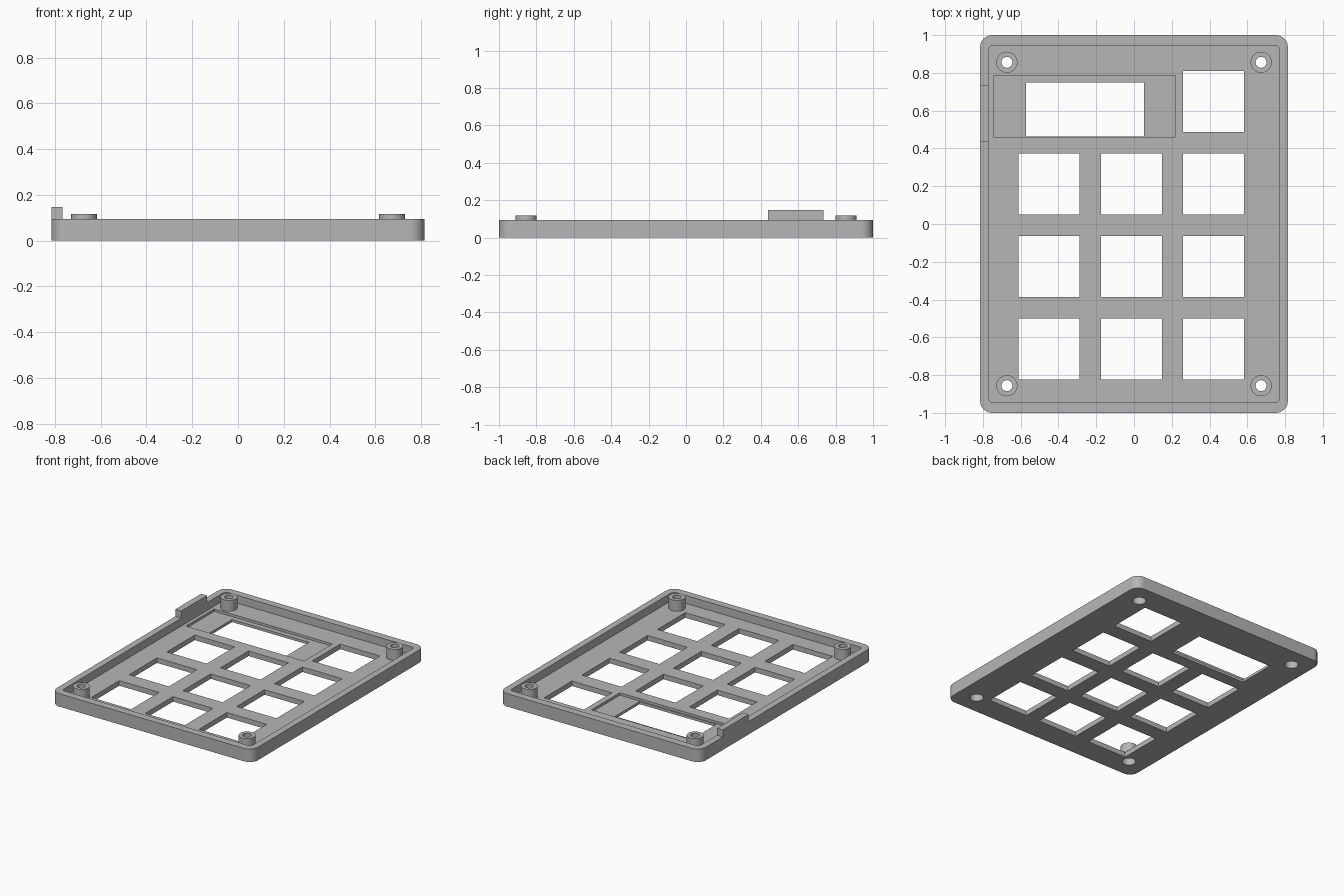
import bpy, bmesh, math

if "Cube" in bpy.data.objects:
    bpy.data.objects.remove(bpy.data.objects["Cube"])

grey = bpy.data.materials.new("mid grey")
grey.diffuse_color = (0.47, 0.47, 0.47, 1)
grey.use_nodes = True
grey.node_tree.nodes["Principled BSDF"].inputs["Base Color"].default_value = grey.diffuse_color


def prism(name, pts, z0, z1):
    """Extrude a counter-clockwise outline from z0 up to z1."""
    bm = bmesh.new()
    face = bm.faces.new([bm.verts.new((x, y, z0)) for x, y in pts])
    top = bmesh.ops.extrude_face_region(bm, geom=[face])
    verts = [v for v in top["geom"] if isinstance(v, bmesh.types.BMVert)]
    bmesh.ops.translate(bm, verts=verts, vec=(0, 0, z1 - z0))
    bmesh.ops.recalc_face_normals(bm, faces=bm.faces)
    mesh = bpy.data.meshes.new(name)
    bm.to_mesh(mesh)
    bm.free()
    mesh.materials.append(grey)
    ob = bpy.data.objects.new(name, mesh)
    bpy.context.collection.objects.link(ob)
    return ob


def rect(x0, x1, y0, y1):
    return [(x0, y0), (x1, y0), (x1, y1), (x0, y1)]


def circle(cx, cy, r, n=40):
    return [(cx + r * math.cos(math.tau * i / n),
             cy + r * math.sin(math.tau * i / n)) for i in range(n)]


def rounded(hx, hy, r, n=10):
    pts = []
    for k, (sx, sy) in enumerate([(1, 1), (-1, 1), (-1, -1), (1, -1)]):
        for i in range(n + 1):
            a = math.pi / 2 * (k + i / n)
            pts.append((sx * (hx - r) + r * math.cos(a),
                        sy * (hy - r) + r * math.sin(a)))
    return pts


def combine(target, tool, operation):
    """Apply a boolean and discard the tool."""
    tool.hide_render = True
    mod = target.modifiers.new("cut", 'BOOLEAN')
    mod.object, mod.operation, mod.solver = tool, operation, 'EXACT'
    bpy.context.view_layer.objects.active = target
    bpy.ops.object.modifier_apply(modifier=mod.name)
    bpy.data.objects.remove(tool)


FLOOR, RIM = 0.037, 0.095

# Open tray with a rim
case = prism("keypad_case", rounded(0.815, 1.0, 0.065), 0, RIM)
combine(case, prism("cavity", rounded(0.767, 0.946, 0.022), FLOOR, 0.3), 'DIFFERENCE')

# Key openings: three rows of three, plus one at the top right
keys = [(c, r) for r in range(3) for c in range(3)] + [(2, 3)]
for c, r in keys:
    x, y = -0.451 + 0.4365 * c, -0.663 + 0.4375 * r
    h = 0.1615
    combine(case, prism("key_cutter", rect(x - h, x + h, y - h, y + h), -0.1, 0.3), 'DIFFERENCE')

# Display seat and window
combine(case, prism("seat_cutter", rect(-0.742, 0.217, 0.457, 0.785), 0.019, 0.3), 'DIFFERENCE')
combine(case, prism("window_cutter", rect(-0.572, 0.052, 0.464, 0.748), -0.1, 0.3), 'DIFFERENCE')

# Corner screw posts, drilled through with a wider bore below
for sx in (-1, 1):
    for sy in (-1, 1):
        x, y = 0.673 * sx, 0.856 * sy
        combine(case, prism("post", circle(x, y, 0.056), 0.015, 0.117), 'UNION')
        combine(case, prism("hole", circle(x, y, 0.029), -0.1, 0.3), 'DIFFERENCE')
        combine(case, prism("bore", circle(x, y, 0.046), -0.1, 0.06), 'DIFFERENCE')

# Raised tab on the left rim
tab = prism("rim_tab", rect(-0.815, -0.767, 0.438, 0.736), RIM, 0.147)

for ob in (case, tab):
    bpy.ops.object.select_all(action='DESELECT')
    ob.select_set(True)
    bpy.context.view_layer.objects.active = ob
    bpy.ops.object.shade_smooth_by_angle(angle=math.radians(30))
